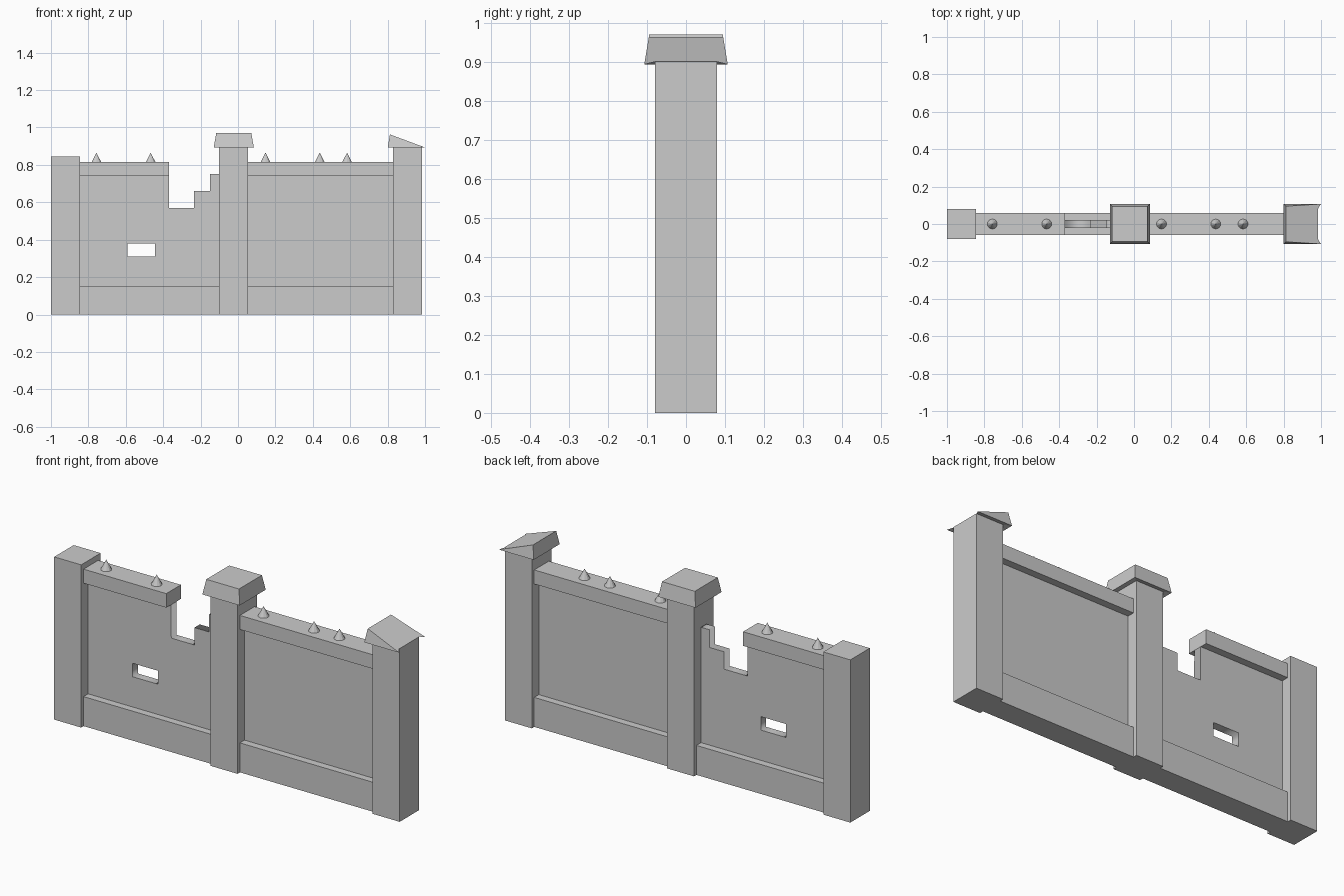
import bpy, bmesh
from mathutils import Vector

if "Cube" in bpy.data.objects:
    bpy.data.objects.remove(bpy.data.objects["Cube"])


def make_object(name, bm):
    bmesh.ops.recalc_face_normals(bm, faces=bm.faces)
    mesh = bpy.data.meshes.new(name)
    bm.to_mesh(mesh)
    bm.free()
    obj = bpy.data.objects.new(name, mesh)
    bpy.context.collection.objects.link(obj)
    return obj


def box(name, x0, x1, half_y, z0, z1):
    bm = bmesh.new()
    bmesh.ops.create_cube(bm, size=1)
    for v in bm.verts:
        v.co = ((x0 + x1) / 2 + v.co.x * (x1 - x0), v.co.y * 2 * half_y,
                z0 + (v.co.z + 0.5) * (z1 - z0))
    return make_object(name, bm)


def cap(name, cx, cut=None):
    # Tapered block whose underside rises slightly toward the post
    bm = bmesh.new()
    rings = []
    for r, z in ((0.078, 0.90), (0.107, 0.893), (0.094, 0.97)):
        rings.append([bm.verts.new((cx + sx * r, sy * r, z))
                      for sx, sy in ((-1, -1), (1, -1), (1, 1), (-1, 1))])
    for a, b in zip(rings, rings[1:]):
        for i in range(4):
            j = (i + 1) % 4
            bm.faces.new((a[i], a[j], b[j], b[i]))
    bm.faces.new(rings[0])
    bm.faces.new(rings[-1])
    if cut:
        point, normal = cut
        geom = bm.verts[:] + bm.edges[:] + bm.faces[:]
        bmesh.ops.bisect_plane(bm, geom=geom, plane_co=point,
                               plane_no=normal, clear_outer=True)
        bmesh.ops.holes_fill(bm, edges=[e for e in bm.edges if e.is_boundary])
    return make_object(name, bm)


def panel(name, loops, half_y):
    # Flat outline with optional holes, extruded through the wall thickness
    curve = bpy.data.curves.new(name, 'CURVE')
    curve.dimensions = '2D'
    curve.fill_mode = 'BOTH'
    curve.extrude = half_y
    for pts in loops:
        s = curve.splines.new('POLY')
        s.points.add(len(pts) - 1)
        for p, (x, z) in zip(s.points, pts):
            p.co = (x, z, 0, 1)
        s.use_cyclic_u = True
    obj = bpy.data.objects.new(name, curve)
    obj.rotation_euler.x = 1.5707963
    bpy.context.collection.objects.link(obj)
    bpy.ops.object.select_all(action='DESELECT')
    obj.select_set(True)
    bpy.context.view_layer.objects.active = obj
    bpy.ops.object.convert(target='MESH')


# Posts
box("left_post", -1.0, -0.845, 0.08, 0, 0.845)
box("middle_post", -0.102, 0.053, 0.08, 0, 0.90)
box("right_post", 0.83, 0.985, 0.08, 0, 0.90)

# Post caps, the right one broken along a slope
cap("middle_cap", -0.0225)
cap("right_broken_cap", 0.9075, (Vector((0.815, 0, 0.962)), Vector((0.069, 0, 0.185))))

# Rails
box("left_base_rail", -0.845, -0.102, 0.06, 0, 0.153)
box("right_base_rail", 0.053, 0.83, 0.06, 0, 0.153)
box("left_top_rail", -0.845, -0.37, 0.06, 0.742, 0.815)
box("right_top_rail", 0.053, 0.83, 0.06, 0.742, 0.815)

# Wall panels, the left one broken with a missing brick
broken = [(-0.845, 0.153), (-0.102, 0.153), (-0.102, 0.752), (-0.15, 0.752),
          (-0.15, 0.66), (-0.235, 0.66), (-0.235, 0.57), (-0.368, 0.57),
          (-0.37, 0.742), (-0.845, 0.742)]
hole = [(-0.59, 0.31), (-0.445, 0.31), (-0.445, 0.38), (-0.59, 0.38)]
panel("left_broken_panel", [broken, hole], 0.022)
box("right_panel", 0.053, 0.83, 0.022, 0.153, 0.742)

# Spikes on the top rails
for i, x in enumerate((-0.757, -0.467, 0.147, 0.437, 0.583)):
    bm = bmesh.new()
    bmesh.ops.create_cone(bm, cap_ends=True, segments=10, radius1=0.027,
                          radius2=0, depth=0.05)
    bmesh.ops.translate(bm, verts=bm.verts, vec=(x, 0, 0.84))
    make_object(f"spike_{i + 1}", bm)
